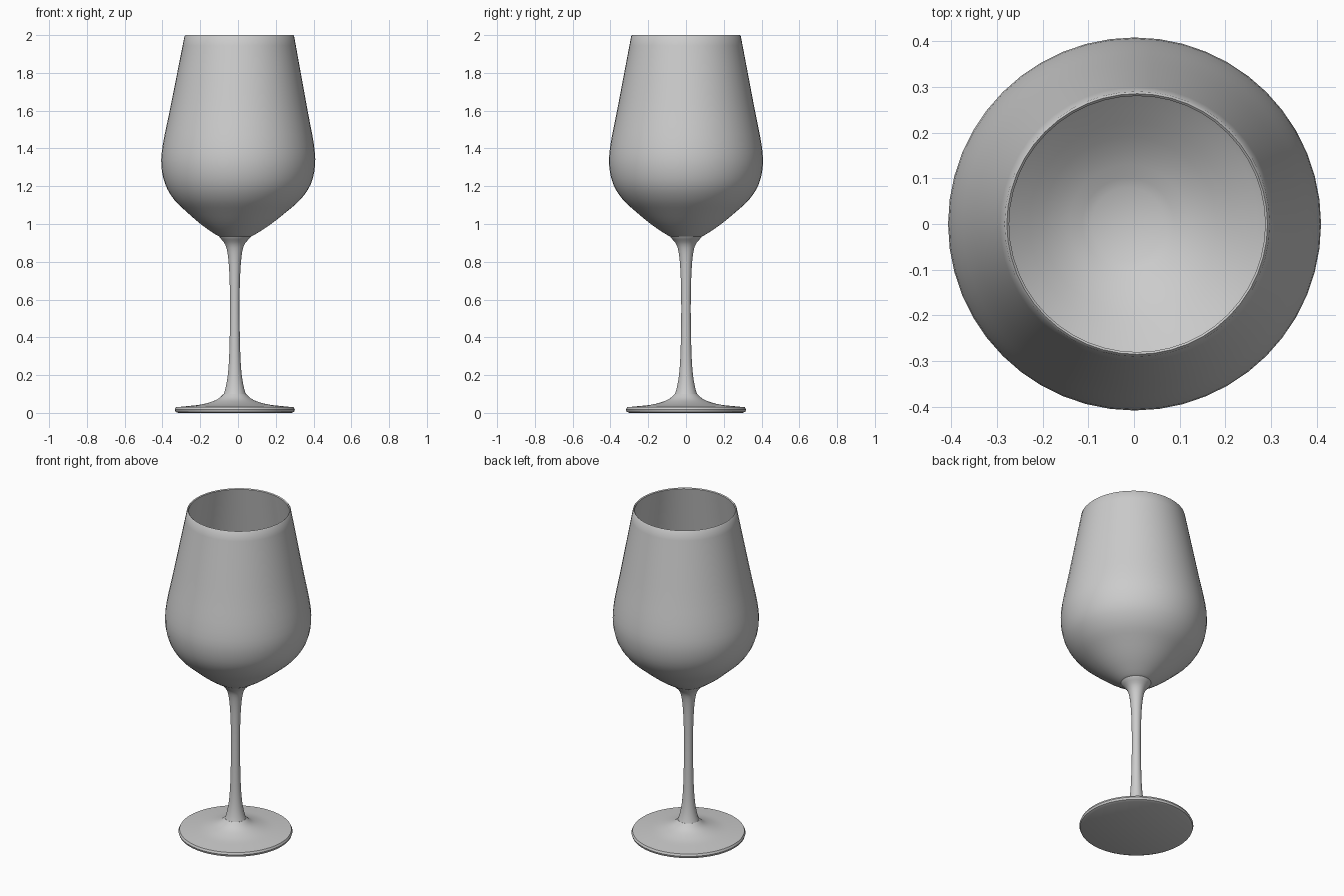
import bpy
import bmesh
import math
from mathutils import Vector

old = bpy.data.objects.get("Cube")
if old:
    bpy.data.objects.remove(old, do_unlink=True)

SIDES = 48

glass = bpy.data.materials.new("pale_grey")
glass.use_nodes = True
GREY = (0.6, 0.6, 0.6, 1)
glass.diffuse_color = GREY
glass.node_tree.nodes["Principled BSDF"].inputs["Base Color"].default_value = GREY


def smooth_path(points, steps=3):
    """Catmull-Rom curve through (radius, height) points."""
    p = [Vector(q) for q in points]
    p = [p[0]] + p + [p[-1]]
    out = []
    for a, b, c, d in zip(p, p[1:], p[2:], p[3:]):
        for i in range(steps):
            t = i / steps
            out.append(0.5 * (2 * b + (c - a) * t + (2 * a - 5 * b + 4 * c - d) * t ** 2
                              + (3 * b - a - 3 * c + d) * t ** 3))
    return out + [p[-1]]


def lean(z):
    """Sideways drift of the slightly crooked glass."""
    if z < 0.9:
        return -0.017
    return -0.017 + 0.017 * min(1, (z - 0.9) / 0.3) + 0.007 * max(0, (z - 1.2) / 0.8)


def lathe(name, profile):
    """Revolve a profile about z, with a pole wherever it meets the axis."""
    bm = bmesh.new()
    rings = []
    for r, z in profile:
        n = 1 if r < 1e-4 else SIDES
        rings.append([bm.verts.new((r * math.cos(math.tau * i / SIDES) + lean(z),
                                    r * math.sin(math.tau * i / SIDES), z)) for i in range(n)])
    for lo, hi in zip(rings, rings[1:]):
        for i in range(SIDES):
            j = (i + 1) % SIDES
            corners = [lo[i % len(lo)], lo[j % len(lo)], hi[j % len(hi)], hi[i % len(hi)]]
            bm.faces.new(list(dict.fromkeys(corners)))
    bmesh.ops.recalc_face_normals(bm, faces=bm.faces)
    mesh = bpy.data.meshes.new(name)
    bm.to_mesh(mesh)
    bm.free()
    mesh.materials.append(glass)
    obj = bpy.data.objects.new(name, mesh)
    bpy.context.collection.objects.link(obj)
    bpy.ops.object.select_all(action="DESELECT")
    obj.select_set(True)
    bpy.context.view_layer.objects.active = obj
    bpy.ops.object.shade_smooth_by_angle(angle=math.radians(40))
    return obj


# Bowl: outer wall up to the rim, then the inner wall down to the floor
outer = smooth_path([(0.07, 0.93), (0.1, 0.942), (0.18, 0.995), (0.265, 1.065), (0.335, 1.13),
                     (0.385, 1.21), (0.407, 1.31), (0.4, 1.42), (0.365, 1.6), (0.327, 1.8),
                     (0.29, 1.995)])
inner = smooth_path([(0.28, 1.995), (0.317, 1.8), (0.355, 1.6), (0.39, 1.42), (0.396, 1.31),
                     (0.373, 1.215), (0.322, 1.14), (0.25, 1.075), (0.16, 1.005), (0.08, 0.965)])
lathe("bowl", [(0, 0.93)] + outer + [(0.285, 2.0)] + inner + [(0, 0.955)])

# Stem: flares into the bowl above and into the foot below
stem = smooth_path([(0.085, 0.045), (0.062, 0.09), (0.045, 0.15), (0.034, 0.23), (0.028, 0.35),
                    (0.025, 0.55), (0.028, 0.72), (0.036, 0.83), (0.05, 0.89), (0.078, 0.925),
                    (0.085, 0.936)])
lathe("stem", [(0, 0.045)] + stem + [(0, 0.936)])

# Foot: thin disc with a rounded edge, rising towards the stem
foot_top = smooth_path([(0.312, 0.03), (0.25, 0.036), (0.18, 0.044), (0.12, 0.06),
                        (0.085, 0.077), (0.06, 0.1)])
lathe("foot", [(0, 0.0), (0.3, 0.0), (0.314, 0.006), (0.318, 0.018)] + foot_top + [(0, 0.1)])
